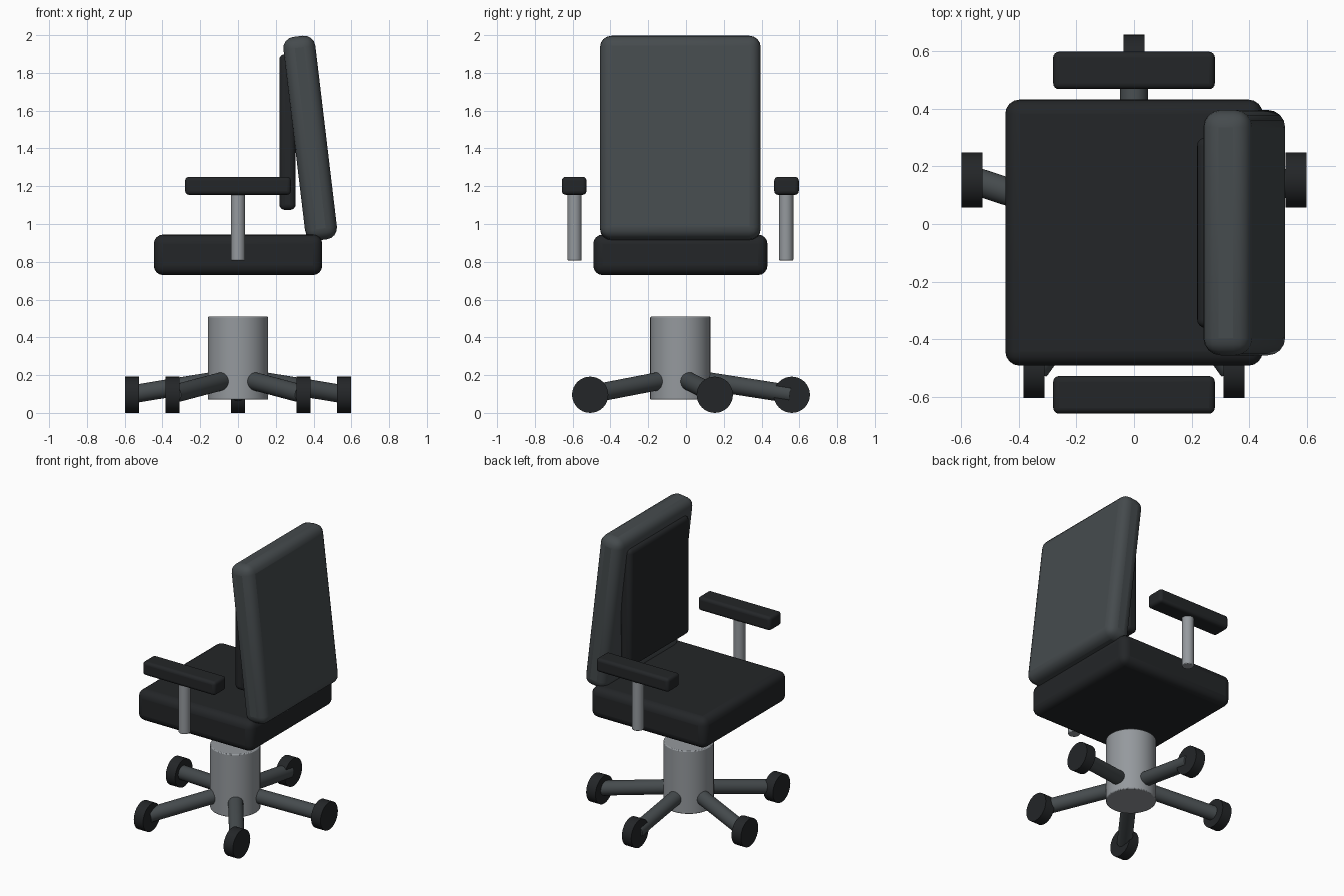
import bpy, math
from mathutils import Vector

if "Cube" in bpy.data.objects:
    bpy.data.objects.remove(bpy.data.objects["Cube"])

CY = -0.03  # chair axis in y


def material(name, rgb):
    m = bpy.data.materials.new(name)
    m.diffuse_color = (*rgb, 1)
    m.use_nodes = True
    m.node_tree.nodes["Principled BSDF"].inputs["Base Color"].default_value = m.diffuse_color
    return m


BLACK = material("black", (0.017, 0.019, 0.021))
CHARCOAL = material("charcoal", (0.06, 0.07, 0.075))
STEEL = material("steel", (0.30, 0.32, 0.34))


def finish(name, mat, bevel, segments=4):
    o = bpy.context.object
    o.name = name
    o.data.materials.append(mat)
    if bevel:
        b = o.modifiers.new("bevel", 'BEVEL')
        b.width, b.segments = bevel, segments
        b.limit_method = 'ANGLE'
    bpy.ops.object.shade_smooth_by_angle(angle=math.radians(35))
    return o


def box(name, centre, size, mat, bevel, tilt=0):
    bpy.ops.mesh.primitive_cube_add(size=1, location=centre)
    o = bpy.context.object
    o.scale = size
    bpy.ops.object.transform_apply(location=False, rotation=False, scale=True)
    o.rotation_euler.y = tilt
    return finish(name, mat, bevel)


def rod(name, a, b, radius, mat, bevel=0.0):
    a, b = Vector(a), Vector(b)
    bpy.ops.mesh.primitive_cylinder_add(vertices=32, radius=radius, depth=(b - a).length,
                                        location=(a + b) / 2)
    bpy.context.object.rotation_euler = (b - a).to_track_quat('Z', 'Y').to_euler()
    return finish(name, mat, bevel, 2)


# Cushions: seat, forward-leaning back and upright back pad
box("seat", (0, CY, 0.837), (0.892, 0.922, 0.215), BLACK, 0.05)
box("backrest", (0.382, CY, 1.455), (0.17, 0.85, 1.085), CHARCOAL, 0.06, math.radians(-6.8))
box("back_pad", (0.262, CY, 1.487), (0.087, 0.66, 0.825), BLACK, 0.03)

# Armrests on posts
for label, s in (("left", -1), ("right", 1)):
    y = CY + s * 0.56
    rod(f"arm_post_{label}", (0, y, 0.807), (0, y, 1.17), 0.038, STEEL, 0.005)
    y = CY + s * 0.562
    box(f"armrest_{label}", (0, y, 1.202), (0.56, 0.13, 0.095), BLACK, 0.02)

# Central column
rod("column", (0, CY, 0.07), (0, CY, 0.51), 0.16, STEEL, 0.006)

# Five-spoke base with wheels
for i in range(5):
    a = math.radians(90 + 72 * i)
    c, s = math.cos(a), math.sin(a)
    rod(f"base_leg_{i + 1}", (0.08 * c, CY + 0.08 * s, 0.178),
        (0.58 * c, CY + 0.58 * s, 0.1), 0.048, CHARCOAL)
    x, y = 0.59 * c, CY + 0.59 * s
    rod(f"wheel_{i + 1}", (x - 0.036, y, 0.096), (x + 0.036, y, 0.096), 0.096, BLACK)
